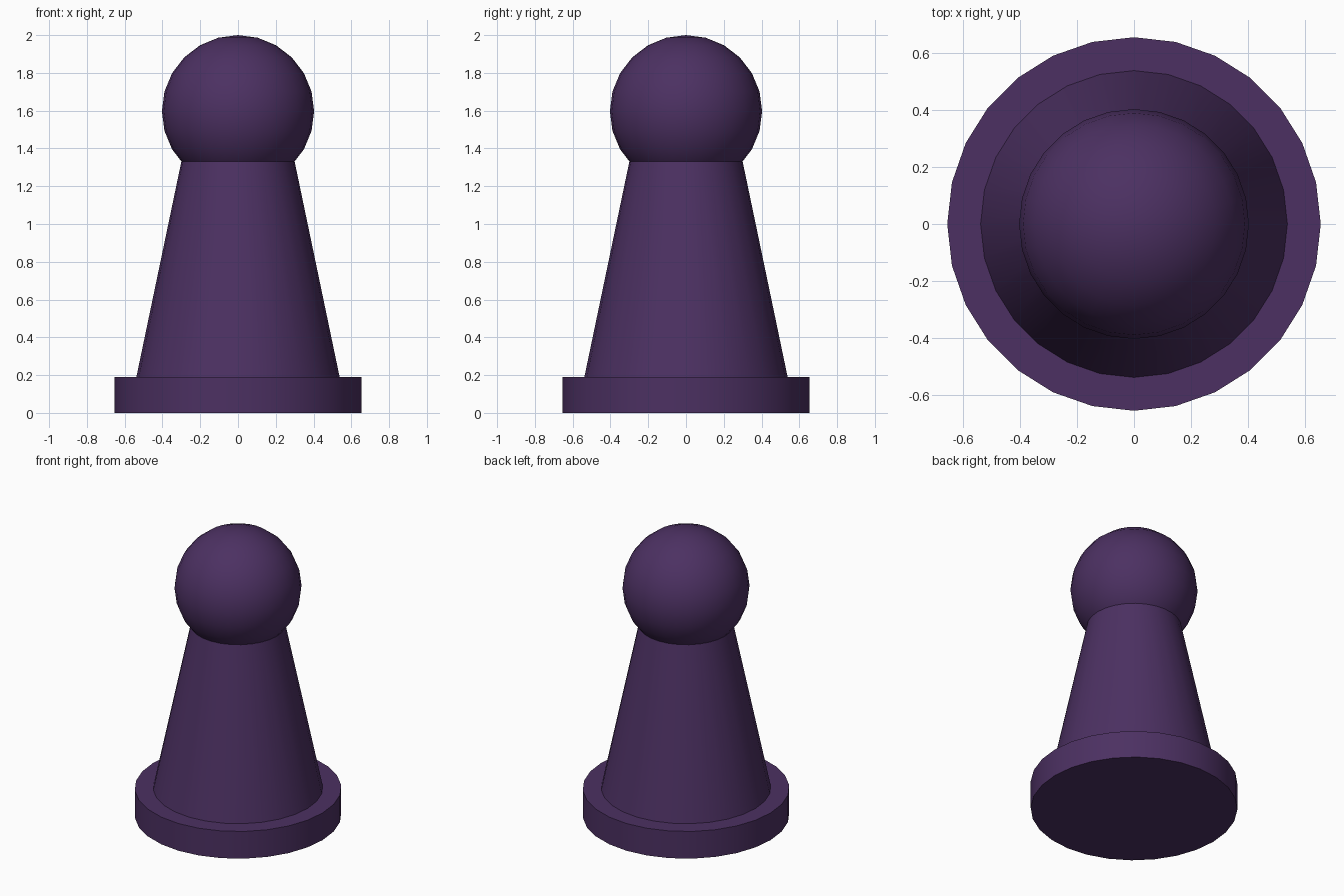
import bpy
import math

if "Cube" in bpy.data.objects:
    bpy.data.objects.remove(bpy.data.objects["Cube"])

SIDES = 28
purple = bpy.data.materials.new("dark_purple")
purple.diffuse_color = (0.072, 0.030, 0.122, 1)
purple.use_nodes = True
purple.node_tree.nodes["Principled BSDF"].inputs["Base Color"].default_value = purple.diffuse_color


def finish(name):
    ob = bpy.context.object
    ob.name = name
    # vertices sit on the x and y axes
    ob.data.materials.append(purple)
    bpy.ops.object.shade_smooth_by_angle(angle=math.radians(35))
    return ob


def frustum(name, r_low, r_high, z_low, z_high):
    bpy.ops.mesh.primitive_cone_add(
        vertices=SIDES, radius1=r_low, radius2=r_high,
        depth=z_high - z_low, location=(0, 0, (z_low + z_high) / 2))
    return finish(name)


# Round foot plate
frustum("base", 0.655, 0.655, 0.0, 0.19)

# Tapered body
frustum("body", 0.538, 0.30, 0.19, 1.33)

# Ball head, its underside sunk into the body
bpy.ops.mesh.primitive_uv_sphere_add(
    segments=SIDES, ring_count=12, radius=0.403, location=(0, 0, 1.597))
finish("head")
